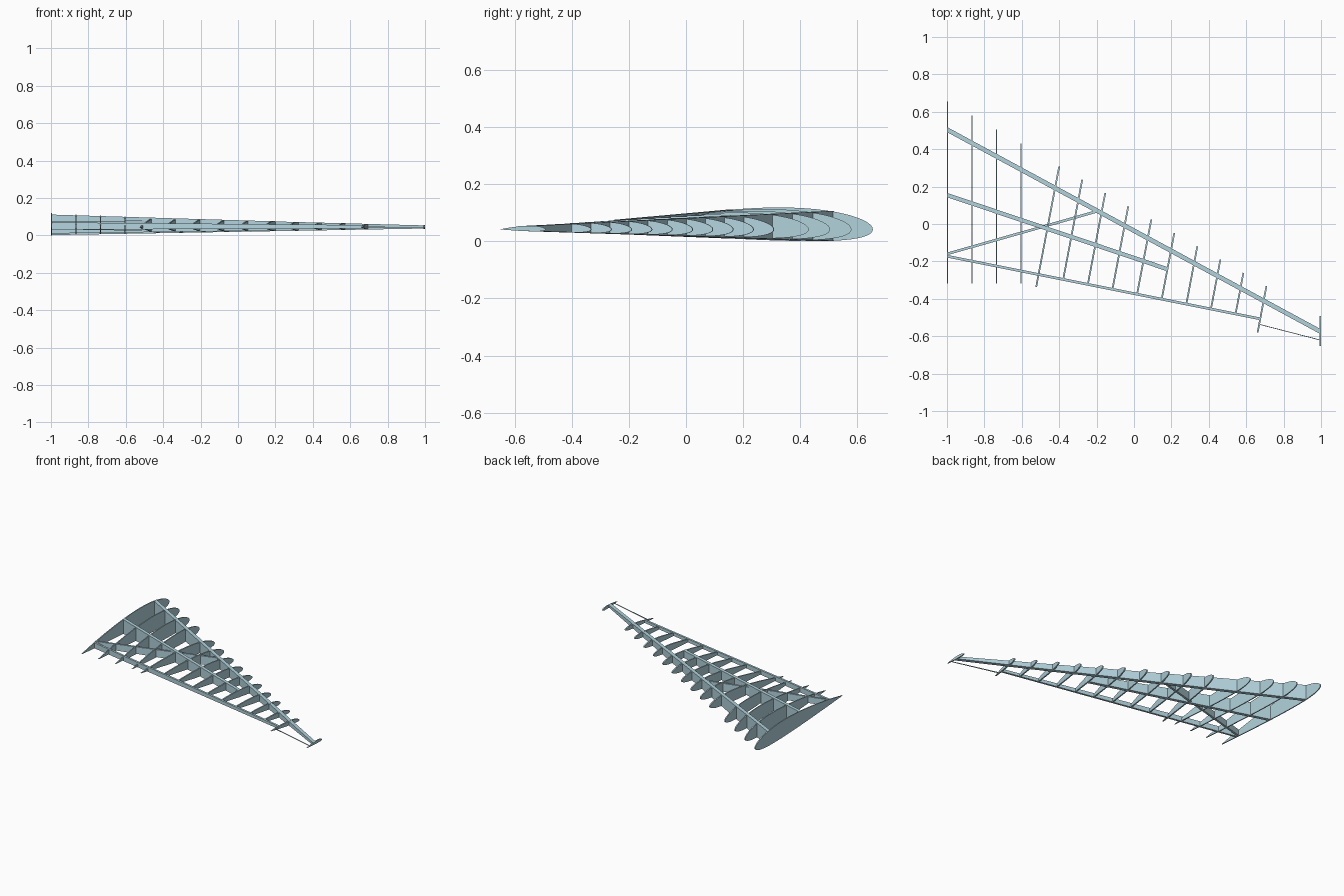
import bpy
from math import sqrt, cos, pi
from mathutils import Vector

if "Cube" in bpy.data.objects:
    bpy.data.objects.remove(bpy.data.objects["Cube"])

ZC = 0.042  # height of the chord line

mat = bpy.data.materials.new("pale_blue")
mat.diffuse_color = (0.45, 0.65, 0.72, 1)
mat.use_nodes = True
mat.node_tree.nodes["Principled BSDF"].inputs["Base Color"].default_value = mat.diffuse_color


def foil(t):
    """Upper and lower heights of a cambered 12% section, per unit chord."""
    th = 0.6 * (0.2969 * sqrt(t) - 0.126 * t - 0.3516 * t**2
                + 0.2843 * t**3 - 0.1036 * t**4)
    if t < 0.4:
        c = 0.125 * (0.8 * t - t * t)
    else:
        c = 0.02 / 0.36 * (0.2 + 0.8 * t - t * t)
    return c + th, c - th


def make(name, verts, faces, smooth=False):
    me = bpy.data.meshes.new(name)
    me.from_pydata(verts, [], faces)
    me.materials.append(mat)
    ob = bpy.data.objects.new(name, me)
    bpy.context.collection.objects.link(ob)
    if smooth:
        bpy.ops.object.select_all(action='DESELECT')
        ob.select_set(True)
        bpy.context.view_layer.objects.active = ob
        bpy.ops.object.shade_smooth_by_angle()
    return ob


def prism(name, ring_a, ring_b, smooth=False):
    n = len(ring_a)
    faces = [tuple(range(n))[::-1], tuple(range(n, 2 * n))]
    faces += [(i, (i + 1) % n, n + (i + 1) % n, n + i) for i in range(n)]
    return make(name, ring_a + ring_b, faces, smooth)


def rib(name, le, te, thick, cut=1.0):
    le, te = Vector((*le, ZC)), Vector((*te, ZC))
    d = te - le
    chord = d.length
    side = Vector((-d.y, d.x, 0)).normalized() * thick / 2
    n = 24
    ts = [cut * (1 - cos(pi / 2 * i / n)) / 1.0 for i in range(n + 1)]
    up = [le + d * t + Vector((0, 0, foil(t)[0] * chord)) for t in ts]
    lo = [le + d * t + Vector((0, 0, foil(t)[1] * chord)) for t in ts[1:]]
    ring = up + lo[::-1]
    prism(name, [p - side for p in ring], [p + side for p in ring], True)


def spar(name, a, b, width, za, zb):
    """Tapered beam; za and zb are (bottom, top) heights at each end."""
    a, b = Vector((*a, 0)), Vector((*b, 0))
    # ends are cut parallel to the root rib
    w = Vector((0, width / 2 * (b - a).length / abs(b.x - a.x), 0))

    def ring(p, z):
        lo, hi = Vector((0, 0, z[0])), Vector((0, 0, z[1]))
        return [p - w + lo, p + w + lo, p + w + hi, p - w + hi]
    prism(name, ring(a, za), ring(b, zb))


def section(le_y, te_y, y):
    """Bottom and top of the wing section at a given station."""
    c = le_y - te_y
    u, l = foil((le_y - y) / c)
    return ZC + l * c, ZC + u * c


# Inner ribs, parallel to the root
for i in range(4):
    x = -0.997 + 0.131 * i
    rib(f"inner_rib_{i + 1}", (x, 0.655 - 0.075 * i), (x, -0.318), 0.007)

# Outer ribs, square to the rear spar; the middle ones stop at that spar
R0, R1 = Vector((-1, -0.172)), Vector((0.675, -0.507))
slope = (R1.y - R0.y) / (R1.x - R0.x)
for i in range(10):
    f = i / 9
    le = Vector((-0.40, 0.308)).lerp(Vector((0.708, -0.332)), f)
    te = Vector((-0.523, -0.337)).lerp(Vector((0.661, -0.58)), f)
    cut = 1.0
    if 0 < i < 9:
        d = te - le
        cut = (R0.y + slope * (le.x - R0.x) - le.y) / (d.y - slope * d.x)
    rib(f"outer_rib_{i + 1}", le, te, 0.009, cut)

# Tip rib
rib("tip_rib", (0.996, -0.492), (0.996, -0.653), 0.008)

# Spars and diagonal brace
spar("front_spar", (-1, 0.505), (0.997, -0.575), 0.024,
     section(0.655, -0.318, 0.505), section(-0.492, -0.653, -0.575))
spar("middle_spar", (-1, 0.155), (0.183, -0.243), 0.022,
     section(0.655, -0.318, 0.155), section(-0.03, -0.482, -0.243))
spar("rear_spar", R0, R1, 0.014,
     section(0.655, -0.318, -0.172), section(-0.31, -0.583, -0.507))
spar("diagonal_brace", (-1, -0.16), (-0.19, 0.07), 0.014,
     (0.033, 0.074), (0.02, 0.083))

# Thin trailing edge strip at the tip
spar("trailing_strip", (0.672, -0.537), (0.994, -0.62), 0.004,
     (0.041, 0.047), (0.041, 0.045))
